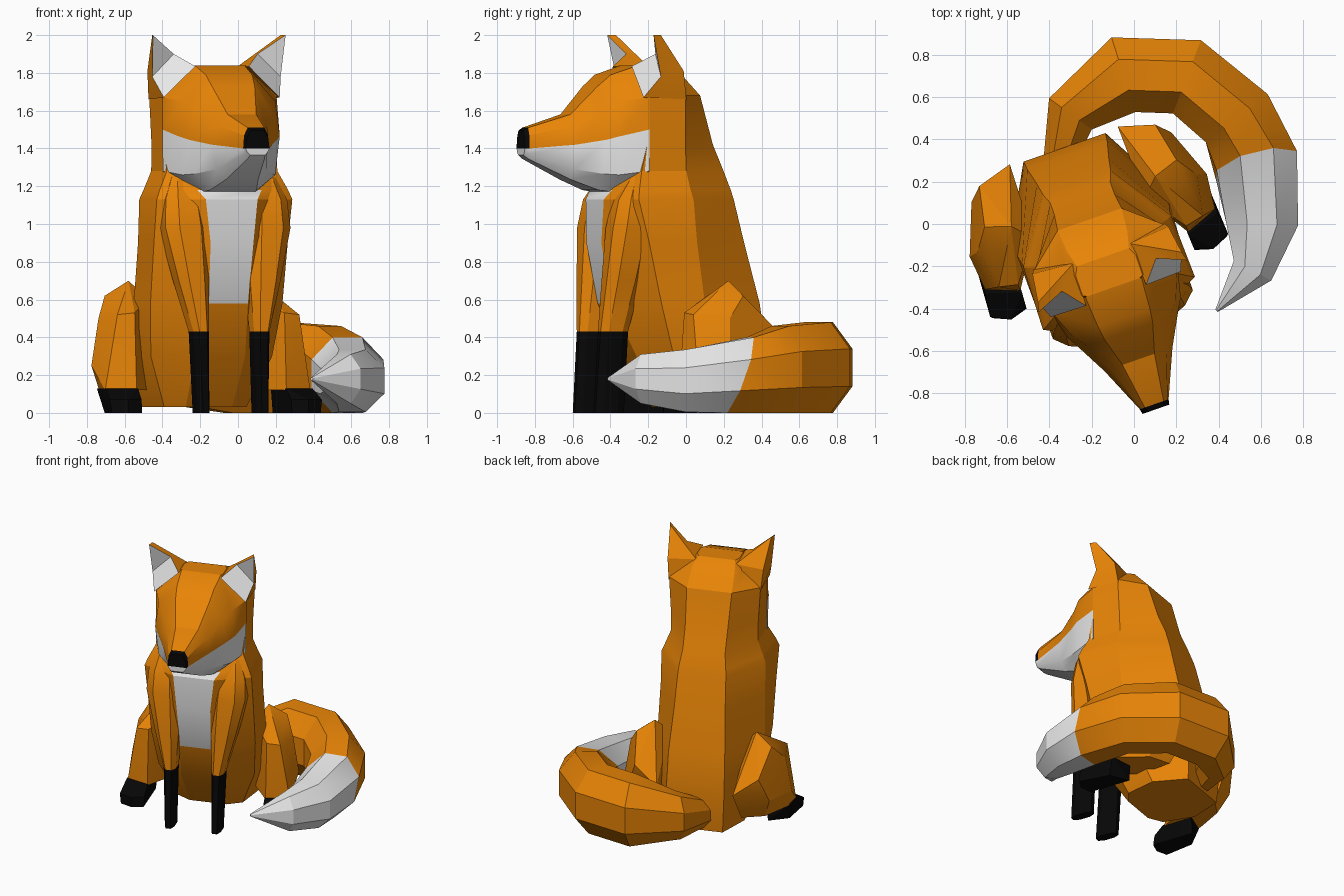
import bpy, bmesh, math
from mathutils import Vector

if "Cube" in bpy.data.objects:
    bpy.data.objects.remove(bpy.data.objects["Cube"])

def material(name, rgb):
    m = bpy.data.materials.new(name)
    m.diffuse_color = (*rgb, 1)
    m.use_nodes = True
    m.node_tree.nodes["Principled BSDF"].inputs["Base Color"].default_value = m.diffuse_color
    return m

MATS = [material("orange fur", (0.80, 0.23, 0.002)),
        material("white fur", (0.80, 0.80, 0.80)),
        material("black fur", (0.002, 0.002, 0.002))]
ORANGE, WHITE, BLACK = 0, 1, 2
YAW, ORIGIN = 0.336, (-0.18, -0.063, 0)   # the sitting body is turned

def finish(name, bm, rule, body=True, mirror=False):
    bmesh.ops.recalc_face_normals(bm, faces=bm.faces)
    for f in bm.faces:
        f.material_index = rule(f.calc_center_median(), f.normal)
    me = bpy.data.meshes.new(name)
    bm.to_mesh(me)
    bm.free()
    for m in MATS:
        me.materials.append(m)
    ob = bpy.data.objects.new(name, me)
    bpy.context.collection.objects.link(ob)
    if body:
        ob.rotation_euler.z, ob.location = YAW, ORIGIN
    bpy.ops.object.select_all(action='DESELECT')
    ob.select_set(True)
    bpy.context.view_layer.objects.active = ob
    bpy.ops.object.shade_smooth_by_angle(angle=math.radians(25))
    if mirror:
        ob.modifiers.new("Mirror", 'MIRROR').use_mirror_merge = False
    return ob

def loft(name, rings, rule, **kw):
    """Skin a list of closed rings; caps are split into strips."""
    bm = bmesh.new()
    vs = [[bm.verts.new(p) for p in r] for r in rings]
    n = len(rings[0])
    for a, b in zip(vs, vs[1:]):
        for i in range(n):
            j = (i + 1) % n
            bm.faces.new((a[i], a[j], b[j], b[i]))
    for r in (vs[0], vs[-1]):
        for i in range(n // 2 - 1):
            bm.faces.new((r[i], r[i + 1], r[n - 2 - i], r[n - 1 - i]))
    return finish(name, bm, rule, **kw)

def both(half):
    return half + [(-x, y, z) for x, y, z in reversed(half)]

def hull(name, pts, rule, **kw):
    bm = bmesh.new()
    for p in pts:
        bm.verts.new(p)
    r = bmesh.ops.convex_hull(bm, input=bm.verts)
    junk = [g for g in r["geom_interior"] if isinstance(g, bmesh.types.BMVert)]
    bmesh.ops.delete(bm, geom=junk, context='VERTS')
    bmesh.ops.dissolve_limit(bm, angle_limit=0.03, verts=bm.verts, edges=bm.edges)
    return finish(name, bm, rule, **kw)

# torso and neck: height, then half section from chest round to back
TORSO = [
    (0.03, (.13, -.08), (.23, -.02), (.28, .20), (.19, .43)),
    (0.30, (.14, -.26), (.34, -.12), (.385, .12), (.205, .45)),
    (0.58, (.11, -.39), (.37, -.20), (.38, .04), (.20, .41)),
    (0.90, (.12, -.45), (.375, -.27), (.37, 0), (.18, .33)),
    (1.13, (.145, -.445), (.38, -.33), (.37, -.02), (.17, .275)),
    (1.18, (.18, -.41), (.36, -.32), (.35, -.03), (.165, .26)),
    (1.28, (.17, -.34), (.31, -.29), (.31, -.04), (.15, .225)),
    (1.42, (.15, -.26), (.315, -.26), (.31, -.045), (.15, .165)),
    (1.68, (.15, -.26), (.315, -.26), (.325, -.05), (.16, .09)),
    (1.80, (.14, -.25), (.19, -.24), (.19, -.10), (.15, -.02)),
    (1.84, (.13, -.25), (.15, -.24), (.15, -.14), (.13, -.10)),
]

def torso_rule(c, n):
    return WHITE if abs(c.x) < .01 and n.y < -.3 and .58 < c.z < 1.18 else ORANGE

loft("torso", [both([(x, y, z) for x, y in pts]) for z, *pts in TORSO], torso_rule)

# head: depth, then half section from crown down to jaw
HEAD = [
    (-.25, (.14, 1.84), (.32, 1.67), (.32, 1.50), (.318, 1.28), (.19, 1.17)),
    (-.40, (.13, 1.79), (.26, 1.65), (.285, 1.465), (.26, 1.26), (.15, 1.17)),
    (-.47, (.12, 1.73), (.21, 1.60), (.245, 1.445), (.22, 1.265), (.13, 1.18)),
    (-.61, (.08, 1.58), (.14, 1.52), (.17, 1.42), (.14, 1.29), (.09, 1.235)),
    (-.835, (.035, 1.51), (.055, 1.47), (.06, 1.40), (.05, 1.37), (.035, 1.345)),
    (-.86, (.025, 1.495), (.048, 1.455), (.055, 1.40), (.045, 1.38), (.03, 1.365)),
]

def head_rule(c, n):
    i = 0
    while i < len(HEAD) - 2 and c.y < HEAD[i + 1][0]:
        i += 1
    a, b = HEAD[i], HEAD[i + 1]
    line = (a[3][1] + b[3][1]) / 2
    if c.z < line:
        return WHITE
    return BLACK if c.y < -.84 else ORANGE

loft("head", [both([(x + (.012 if y < -.8 else 0), y, z) for x, z in pts])
              for y, *pts in HEAD], head_rule)

# ears: white hollow in front, orange back
bm = bmesh.new()
tip, mid, base, low, out, k1, k2, k3, back = [bm.verts.new(p) for p in (
    (.372, -.245, 2.0), (.235, -.187, 1.9), (.15, -.29, 1.835), (.325, -.285, 1.67),
    (.36, -.20, 1.78), (.14, -.08, 1.82), (.34, -.065, 1.81), (.327, -.045, 1.66),
    (.36, -.20, 2.0))]
for f in ((mid, base, low, out), (tip, mid, out), (tip, back, mid), (back, k1, mid),
          (mid, k1, base), (back, k2, k1), (tip, out, back), (out, k2, back),
          (out, low, k3, k2), (k1, k2, k3), (base, k1, k3, low)):
    bm.faces.new(f)
white_ear = [tuple(sum((v.co for v in q), Vector()) / len(q))
             for q in ((mid, base, low, out), (tip, mid, out))]
finish("ear", bm, lambda c, n: WHITE if any((c - Vector(w)).length < .01 for w in white_ear)
       else ORANGE, mirror=True)

# front legs: teardrop shoulder running down to a thin black leg
def chamfered(cx, cy, z, hx, hy):
    k = .5
    q = [(1, k), (k, 1), (-k, 1), (-1, k), (-1, -k), (-k, -1), (k, -1), (1, -k)]
    return [(cx + a * hx, cy + b * hy, z) for a, b in q]

loft("front_leg", [chamfered(*r) for r in (
    (.165, -.425, 0, .033, .08), (.17, -.402, .43, .043, .077),
    (.20, -.365, .70, .085, .097), (.23, -.33, .98, .12, .113),
    (.235, -.31, 1.13, .105, .10), (.24, -.30, 1.25, .05, .03))],
    lambda c, n: BLACK if c.z < .43 else ORANGE, mirror=True)

# haunches and hind feet
hull("haunch", [(.42, -.09, .53), (.51, -.07, .52), (.36, .18, .70), (.48, .22, .62),
                (.27, .46, .33), (.44, .41, .45), (.50, .35, .27), (.593, .11, .25),
                (.55, .12, .50), (.575, -.06, .12), (.42, -.12, .12), (.30, .35, .12),
                (.45, .28, .12), (.56, .08, .12), (.28, .10, .60), (.28, .10, .12)],
     lambda c, n: ORANGE, mirror=True)
hull("hind_foot", [(.415, -.13, .13), (.58, -.08, .13), (.58, .06, .13), (.41, .10, .13),
                   (.42, -.20, .07), (.505, -.235, .07), (.595, -.19, .07),
                   (.42, -.21, 0), (.505, -.235, 0), (.585, -.20, 0),
                   (.55, .02, 0), (.42, .10, 0)],
     lambda c, n: BLACK, mirror=True)

# tail: sweeps round the back to the right; x, y, z, half width, half height
TAIL = [(-.36, .28, .15, .07, .09), (-.30, .52, .20, .125, .16),
        (-.05, .705, .24, .185, .24), (.25, .695, .24, .185, .24),
        (.485, .50, .23, .185, .23), (.58, .27, .20, .195, .20),
        (.605, 0, .17, .17, .165), (.56, -.22, .18, .10, .13),
        (.39, -.41, .18, .008, .008)]
rings = []
for i, (x, y, z, hw, hh) in enumerate(TAIL):
    p, q = TAIL[max(i - 1, 0)], TAIL[min(i + 1, len(TAIL) - 1)]
    t = Vector((q[0] - p[0], q[1] - p[1])).normalized()
    lean = .07 if i == 5 else 0
    ring = []
    for k in range(8):
        a = math.radians(22.5 + 45 * k)
        c, s = math.cos(a) / math.cos(math.pi / 8), math.sin(a) / math.cos(math.pi / 8)
        ring.append((x - t.y * c * hw, y + t.x * c * hw + lean * s, z + s * hh))
    rings.append(ring)
loft("tail", rings, lambda c, n: WHITE if c.x > .3 and c.y < .235 else ORANGE, body=False)
